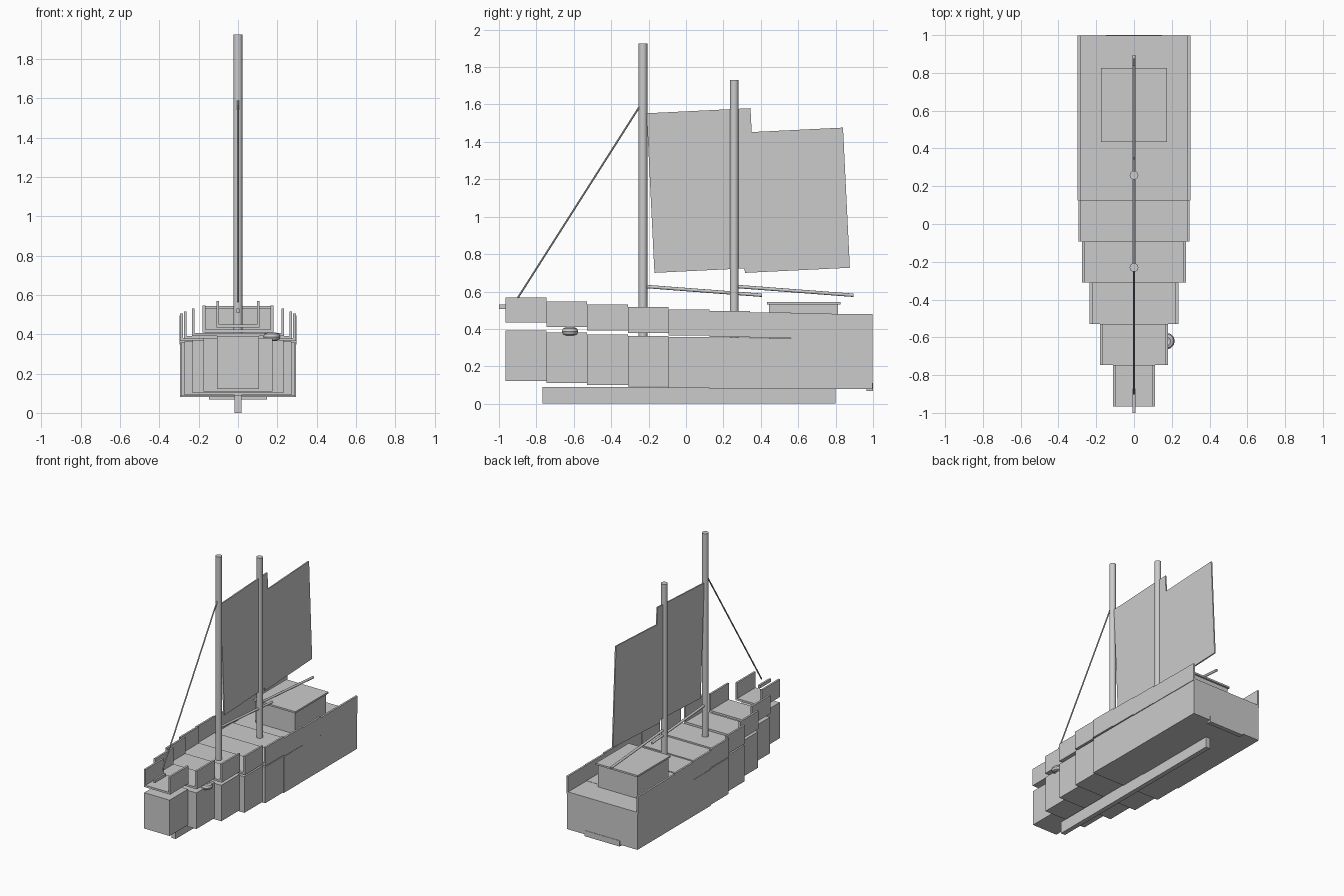
import bpy, math
from mathutils import Vector

if "Cube" in bpy.data.objects:
    bpy.data.objects.remove(bpy.data.objects["Cube"])


def box(name, x, y, z, rot_x=0):
    """Box from (min, max) ranges on each axis."""
    c = [(r[0] + r[1]) / 2 for r in (x, y, z)]
    bpy.ops.mesh.primitive_cube_add(size=1, location=c, rotation=(rot_x, 0, 0))
    o = bpy.context.object
    o.name = name
    o.scale = [r[1] - r[0] for r in (x, y, z)]
    bpy.ops.object.transform_apply(location=False, rotation=False, scale=True)
    return o


def rod(name, a, b, radius, sides=16):
    """Cylinder between two points."""
    a, b = Vector(a), Vector(b)
    d = b - a
    bpy.ops.mesh.primitive_cylinder_add(
        vertices=sides, radius=radius, depth=d.length, location=(a + b) / 2,
        rotation=d.to_track_quat('Z', 'Y').to_euler())
    bpy.context.object.name = name
    bpy.ops.object.shade_smooth_by_angle()


# Stepped hull, deck and bulwark sections from bow to stern
# half width, hull bottom, hull top, bulwark bottom, bulwark top
sections = [
    (.11, .122, .392, .435, .568),
    (.18, .110, .382, .410, .547),
    (.235, .100, .371, .392, .530),
    (.275, .091, .363, .377, .516),
    (.295, .085, .357, .366, .505),
    (.298, .080, .353, .358, .495),
    (.298, .080, .350, .352, .489),
    (.298, .080, .349, .349, .482),
    (.298, .080, .348, .347, .480),
]
STEP, BOW, WALL = .218, -.965, .014
for i, (w, zb, zt, bb, bt) in enumerate(sections):
    y = (BOW + i * STEP, min(BOW + (i + 1) * STEP, .997))
    n = i + 1
    box(f"hull_section_{n}", (-w + .004, w - .004), y, (zb, zt))
    box(f"deck_{n}", (-w + WALL, w - WALL), y, (bb, bb + .015))
    for side, s in (("left", -1), ("right", 1)):
        box(f"bulwark_{side}_{n}", sorted((s * w, s * (w - WALL))), y, (bb, bt))

# Keel, stern plate and bowsprit
box("keel", (-.018, .018), (-.767, .80), (0, .09))
box("stern_plate", (-.147, .147), (.965, 1.0), (.067, .11))
box("bowsprit", (-.007, .007), (-1.0, -.87), (.507, .53))

# Cabin with overhanging roof
box("cabin", (-.165, .165), (.444, .813), (.35, .532))
box("cabin_roof", (-.175, .175), (.433, .826), (.53, .543))

# Masts, booms and sails
for name, y, foot, top in (("main", -.23, .36, 1.925), ("rear", .258, .35, 1.73)):
    rod(f"{name}_mast", (0, y, foot), (0, y, top), .023)
    rod(f"{name}_boom", (0, y, .628), (0, y + .637, .58), .009)
tilt = math.radians(2.8)
box("main_sail", (-.005, .005), (-.19, .366), (.713, 1.567), tilt)
box("rear_sail", (-.005, .005), (.296, .858), (.713, 1.463), tilt)

# Forestay from bow to main mast
rod("forestay", (0, -.9, .565), (0, -.235, 1.61), .005, 8)

# Coil hanging at the right bow
bpy.ops.mesh.primitive_torus_add(location=(.172, -.62, .387), major_radius=.022,
                                 minor_radius=.022, major_segments=12, minor_segments=8)
bpy.context.object.name = "side_coil"
bpy.ops.object.shade_smooth_by_angle()
